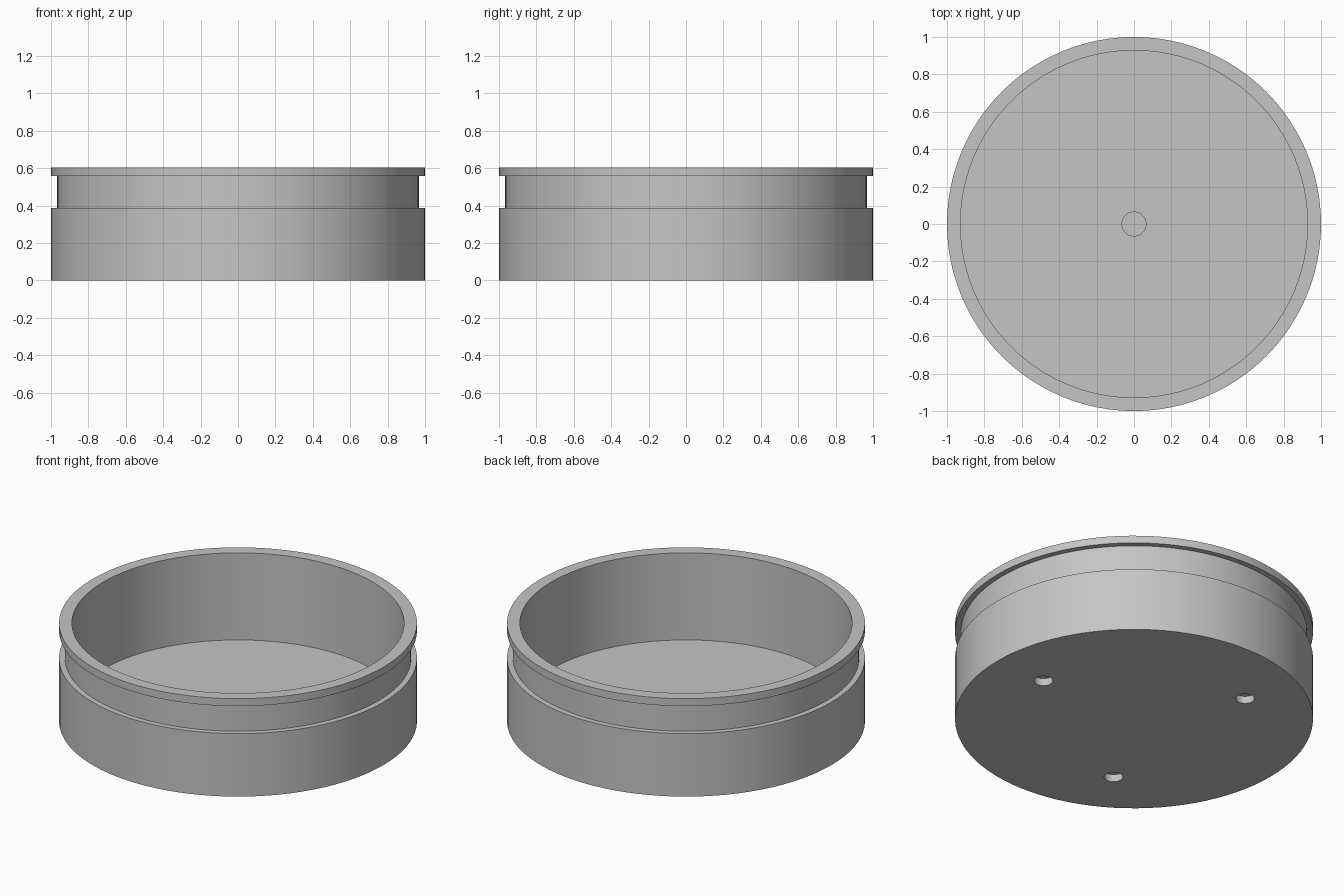
import bpy, bmesh, math
from mathutils import Matrix, Vector

old = bpy.data.objects.get("Cube")
if old:
    bpy.data.objects.remove(old, do_unlink=True)

# Single plain grey
grey = bpy.data.materials.new("plain_grey")
grey.use_nodes = True
colour = (0.56, 0.56, 0.56, 1)
grey.diffuse_color = colour
grey.node_tree.nodes["Principled BSDF"].inputs["Base Color"].default_value = colour

SEGMENTS = 96
HEIGHT = 0.604
FLOOR = 0.067


def make_object(name, bm):
    bmesh.ops.recalc_face_normals(bm, faces=bm.faces)
    mesh = bpy.data.meshes.new(name)
    bm.to_mesh(mesh)
    bm.free()
    mesh.materials.append(grey)
    obj = bpy.data.objects.new(name, mesh)
    bpy.context.collection.objects.link(obj)
    return obj


def revolve(name, profile):
    bm = bmesh.new()
    verts = [bm.verts.new((r, 0, z)) for r, z in profile]
    edges = [bm.edges.new(pair) for pair in zip(verts, verts[1:])]
    bmesh.ops.spin(bm, geom=verts + edges, cent=(0, 0, 0), axis=(0, 0, 1),
                   angle=math.tau, steps=SEGMENTS)
    bmesh.ops.remove_doubles(bm, verts=bm.verts, dist=0.0001)
    return make_object(name, bm)


# Open round dish: base, outer groove, top lip, inner wall, floor and centre recess
dish = revolve("round_dish", [
    (0, 0), (1, 0), (1, 0.388), (0.967, 0.388), (0.967, 0.558), (1, 0.558),
    (1, HEIGHT), (0.928, HEIGHT), (0.928, FLOOR),
    (0.064, FLOOR), (0.064, 0.03), (0, 0.03)])

# Three blind holes in the underside
bm = bmesh.new()
for i in range(3):
    a = i * math.tau / 3
    place = Matrix.Translation(Vector((math.cos(a), math.sin(a), 0)) * 0.66)
    bmesh.ops.create_cone(bm, cap_ends=True, segments=32, radius1=0.053,
                          radius2=0.053, depth=0.09, matrix=place)
cutter = make_object("hole_cutter", bm)
cutter.hide_render = True

cut = dish.modifiers.new("underside_holes", "BOOLEAN")
cut.operation = "DIFFERENCE"
cut.solver = "EXACT"
cut.object = cutter
bpy.context.view_layer.objects.active = dish
dish.select_set(True)
bpy.ops.object.modifier_apply(modifier=cut.name)
bpy.data.objects.remove(cutter, do_unlink=True)
bpy.ops.object.shade_smooth_by_angle(angle=math.radians(30))
